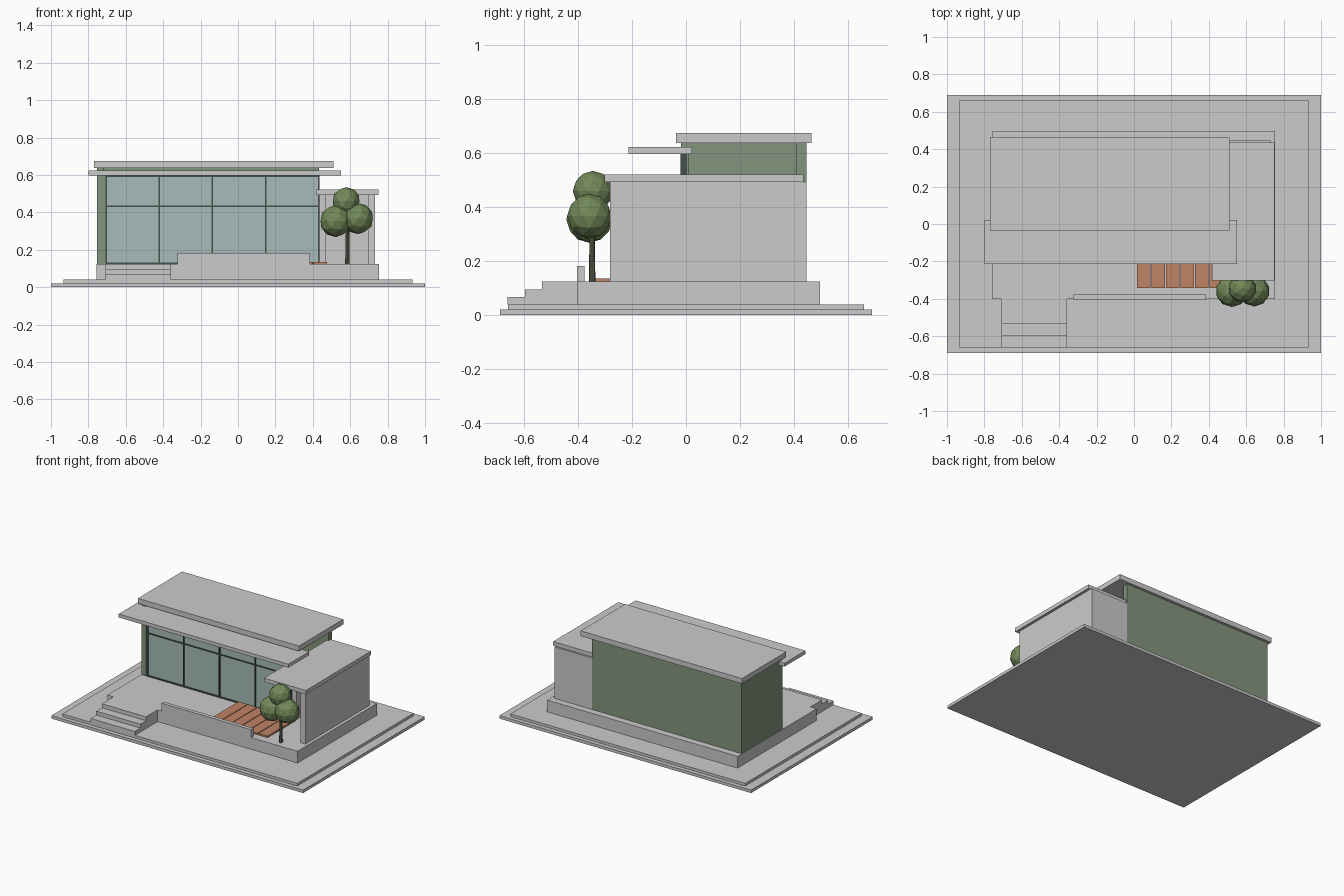
import bpy, bmesh
from mathutils import Vector

if "Cube" in bpy.data.objects:
    bpy.data.objects.remove(bpy.data.objects["Cube"])


def material(name, rgb):
    m = bpy.data.materials.new(name)
    m.diffuse_color = (*rgb, 1)
    m.use_nodes = True
    m.node_tree.nodes["Principled BSDF"].inputs["Base Color"].default_value = m.diffuse_color
    return m


GREEN = material("green_wall", (0.23, 0.30, 0.21))
GLASS = material("glass_tint", (0.38, 0.50, 0.48))
FRAME = material("dark_frame", (0.06, 0.08, 0.07))
WOOD = material("terracotta_wood", (0.52, 0.23, 0.13))
LEAF = material("leaf_green", (0.17, 0.25, 0.10))
BARK = material("bark", (0.10, 0.12, 0.08))


def finish(name, bm, mat=None):
    me = bpy.data.meshes.new(name)
    bm.to_mesh(me)
    bm.free()
    ob = bpy.data.objects.new(name, me)
    bpy.context.collection.objects.link(ob)
    if mat:
        me.materials.append(mat)
    return ob


def box(name, x, y, z, mat=None):
    """Box from (min, max) ranges on each axis."""
    bm = bmesh.new()
    bmesh.ops.create_cube(bm, size=1)
    for v in bm.verts:
        v.co = Vector([r[0] if c < 0 else r[1] for c, r in zip(v.co, (x, y, z))])
    return finish(name, bm, mat)


# Stacked ground slabs and the raised plinth
box("ground_slab", (-1, 1), (-0.69, 0.69), (0, 0.021))
box("upper_slab", (-0.933, 0.933), (-0.66, 0.66), (0.021, 0.04))
FLOOR = 0.124
box("plinth", (-0.757, 0.755), (-0.402, 0.496), (0.04, FLOOR))

# Entrance steps
for i in range(3):
    box(f"step_{i + 1}", (-0.708, -0.357), (-0.661 + 0.064 * i, -0.402),
        (0.04, 0.04 + 0.028 * (i + 1)))

# Low terrace wall
box("terrace_wall", (-0.323, 0.386), (-0.404, -0.377), (FLOOR, 0.182))

# Deck boards
for i in range(6):
    x0 = 0.015 + 0.0775 * i
    box(f"deck_board_{i + 1}", (x0, x0 + 0.0725), (-0.343, -0.02),
        (FLOOR, 0.136), WOOD)

# Main volume: left and back walls, open above the side wing
box("left_wall", (-0.755, -0.717), (-0.018, 0.41), (FLOOR, 0.638), GREEN)
box("back_wall", (-0.755, 0.433), (0.41, 0.447), (FLOOR, 0.638), GREEN)

# Glazed front with its grid of bars
GX0, GX1 = -0.705, 0.432
box("front_glass", (GX0, GX1), (-0.012, -0.004), (FLOOR, 0.598), GLASS)
for i in range(5):
    x = GX0 + (GX1 - GX0) * i / 4
    box(f"mullion_{i + 1}", (x - 0.004, x + 0.004), (-0.02, 0.002),
        (FLOOR, 0.598), FRAME)
for i, z in enumerate((FLOOR + 0.004, 0.433, 0.594)):
    box(f"transom_{i + 1}", (GX0, GX1), (-0.018, 0.0), (z - 0.004, z + 0.004), FRAME)
box("corner_jamb", (-0.717, GX0), (-0.016, 0.01), (FLOOR, 0.598), GREEN)

# Roofs
box("main_roof", (-0.77, 0.51), (-0.037, 0.466), (0.638, 0.675))
box("front_canopy", (-0.798, 0.55), (-0.214, 0.022), (0.598, 0.623))

# Side wing: open front, three walls and a flat roof
box("wing_right_wall", (0.695, 0.732), (-0.282, 0.447), (FLOOR, 0.494))
box("wing_back_wall", (0.433, 0.695), (0.41, 0.447), (FLOOR, 0.494))
box("wing_left_wall", (0.436, 0.47), (-0.01, 0.41), (FLOOR, 0.494))
box("wing_roof", (0.418, 0.751), (-0.303, 0.435), (0.494, 0.522))

# Tree
bm = bmesh.new()
bmesh.ops.create_cone(bm, cap_ends=True, segments=8, radius1=0.012, radius2=0.009, depth=0.24)
bmesh.ops.translate(bm, verts=bm.verts, vec=(0.585, -0.348, FLOOR + 0.12))
finish("tree_trunk", bm, BARK)
for i, (c, r) in enumerate([((0.523, -0.358, 0.354), 0.086),
                            ((0.642, -0.358, 0.367), 0.083),
                            ((0.578, -0.345, 0.460), 0.075)]):
    bm = bmesh.new()
    bmesh.ops.create_icosphere(bm, subdivisions=2, radius=r)
    bmesh.ops.translate(bm, verts=bm.verts, vec=c)
    finish(f"tree_crown_{i + 1}", bm, LEAF)
